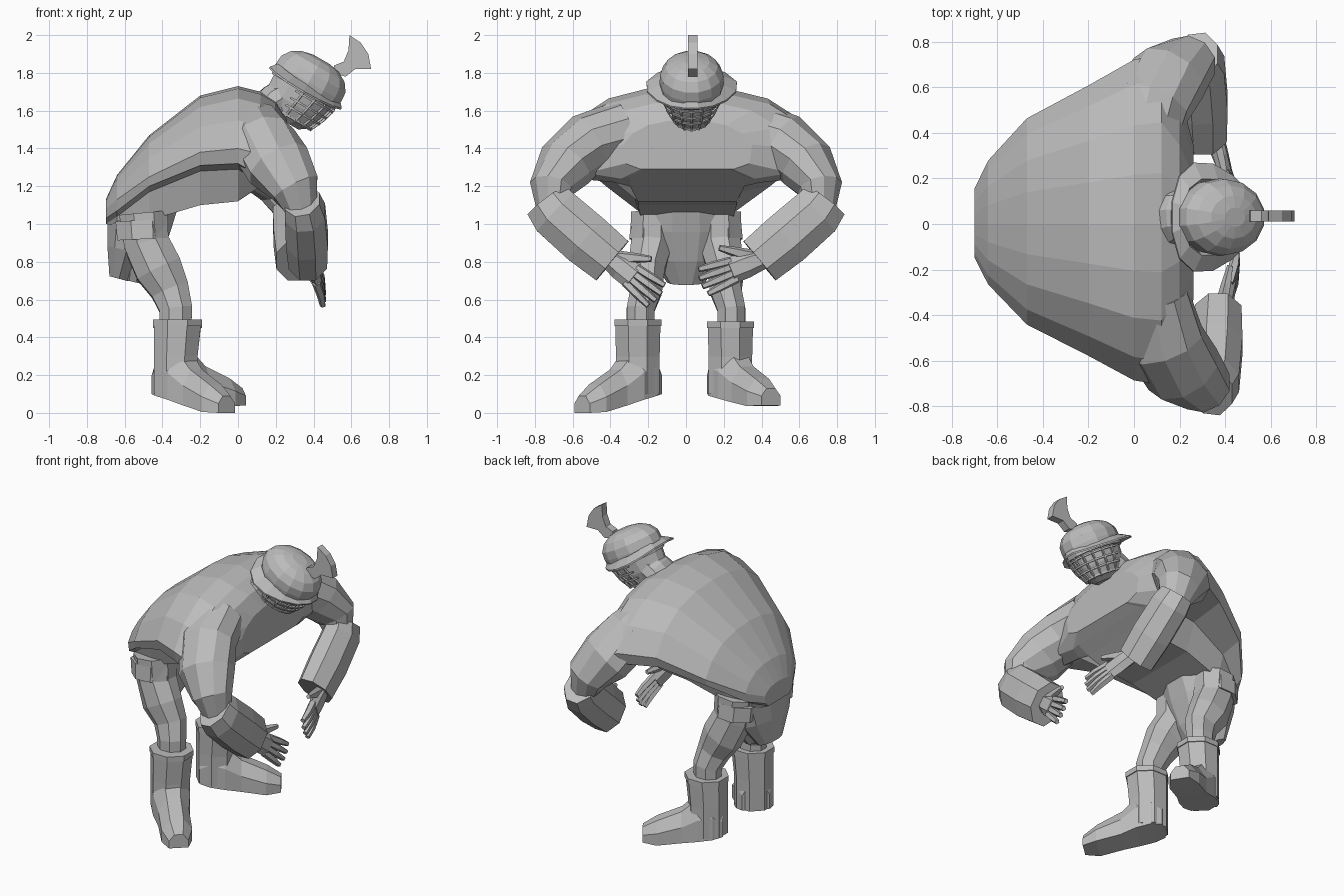
import bpy, bmesh, math
from mathutils import Vector as V

cube = bpy.data.objects.get("Cube")
if cube:
    bpy.data.objects.remove(cube, do_unlink=True)

grey = bpy.data.materials.new("stone grey")
grey.use_nodes = True
grey.diffuse_color = (0.5, 0.5, 0.5, 1)
grey.node_tree.nodes["Principled BSDF"].inputs["Base Color"].default_value = (0.5, 0.5, 0.5, 1)


def loft(name, rings, closed=False):
    """Skin a list of equal-length rings into a flat-shaded object."""
    bm = bmesh.new()
    vs = [[bm.verts.new(p) for p in r] for r in rings]
    n = len(vs[0])
    pairs = list(zip(vs, vs[1:])) + ([(vs[-1], vs[0])] if closed else [])
    for a, b in pairs:
        for i in range(n):
            j = (i + 1) % n
            bm.faces.new((a[i], a[j], b[j], b[i]))
    if not closed:
        bm.faces.new(vs[0])
        bm.faces.new(vs[-1])
    bmesh.ops.recalc_face_normals(bm, faces=bm.faces)
    me = bpy.data.meshes.new(name)
    bm.to_mesh(me)
    bm.free()
    me.materials.append(grey)
    ob = bpy.data.objects.new(name, me)
    bpy.context.collection.objects.link(ob)
    return ob


def ring(c, a, b, n=8):
    angles = [2 * math.pi * (i + 0.5) / n for i in range(n)]
    return [V(c) + V(a) * math.cos(t) + V(b) * math.sin(t) for t in angles]


def limb(name, pts, n=8, ref=(1, 0, 0)):
    """Tube through (x, y, z, radius along ref, radius across)."""
    cs = [V(p[:3]) for p in pts]
    rings = []
    for i, p in enumerate(pts):
        t = (cs[min(i + 1, len(cs) - 1)] - cs[max(i - 1, 0)]).normalized()
        a = (V(ref) - t * t.dot(V(ref))).normalized()
        rings.append(ring(cs[i], a * p[3], t.cross(a) * p[4], n))
    return loft(name, rings)


# Hunched torso: x, rim width, top, rim, underside, belly width, belly height
stations = [
    (-0.70, .15, 1.13, 1.08, 1.03, .10, 1.00),
    (-0.64, .27, 1.26, 1.13, 1.07, .19, 0.99),
    (-0.47, .45, 1.47, 1.25, 1.20, .24, 1.02),
    (-0.20, .59, 1.68, 1.38, 1.31, .26, 1.10),
    (0.00, .70, 1.73, 1.40, 1.32, .26, 1.12),
    (0.12, .72, 1.70, 1.37, 1.25, .30, 1.20),
    (0.20, .56, 1.65, 1.40, 1.27, .30, 1.25),
    (0.26, .34, 1.55, 1.42, 1.32, .22, 1.29),
]
rings = []
for x, w, top, rim, low, bw, bot in stations:
    h = top - rim
    half = [(.3 * w, rim + .96 * h), (.6 * w, rim + .8 * h), (.85 * w, rim + .45 * h), (w, rim),
            (.96 * w, low), (bw + .2 * (w - bw), low - .03), (bw, bot)]
    rings.append([V((x, 0, top))] + [V((x, y * 1.03, z)) for y, z in half] + [V((x, 0, bot))]
                 + [V((x, -y * .98, z)) for y, z in reversed(half)])
loft("torso", rings)

# Neck and collar
limb("neck", [(.14, .02, 1.58, .11, .15), (.20, .03, 1.65, .10, .12), (.30, .03, 1.70, .10, .11)], 10, (0, 0, 1))

# Pelvis narrowing to a loincloth
limb("pelvis", [(-.55, 0, 1.06, .13, .19), (-.565, 0, .98, .135, .26), (-.59, 0, .86, .11, .22),
                (-.63, 0, .71, .055, .11)], 10)
limb("abdomen", [(-.45, 0, 1.14, .15, .22), (-.48, 0, .98, .13, .24), (-.51, 0, .82, .10, .19),
                 (-.54, 0, .69, .06, .10)], 10)


def hand(side, wrist, d, f):
    w, d, f = V(wrist), V(d), V(f)
    k = w + d * .14
    limb(side + "_palm", [(*(w - d * .06), .045, .055), (*(w + d * .05), .04, .07), (*k, .03, .07)], 6)
    for i in range(4):
        o = i - 1.5
        a = k + f * o * .034 - d * .02
        b = a + d * .10 + f * o * .008
        c = b + d * (.10 - .015 * abs(o)) + f * o * .006 - V((.01, 0, 0))
        limb(f"{side}_finger_{i + 1}", [(*p, r, r) for p, r in ((a, .025), (b, .023), (c, .016))], 5)
    limb(side + "_thumb", [(*(w + f * .03), .03, .04), (*(w + d * .08 + f * .09), .024, .028),
                           (*(w + d * .15 + f * .14), .014, .016)], 5)


def boot(side, x, y, toe, top, low):
    # Shaft with a thin rim
    limb(side + "_boot_shaft", [(x, y, .10, .125, .125), (x, y, .30, .125, .125), (x + .01, y, top, .135, .13)])
    limb(side + "_boot_cuff", [(x + .01, y, top - .02, .14, .135), (x + .01, y, top + .015, .14, .135)])
    # Foot running from heel to toe
    d = (V(toe) - V((x, y))).normalized()
    length = (V(toe) - V((x, y))).length
    sections = []
    for t, hw, zb, zt in ((-.24, .085, .10, .28), (-.08, .115, .09, .36), (.15, .115, .07, .33),
                          (.4, .095, .04, .23), (.78, .095, .005, .15), (1, .06, 0, .09)):
        c = V((x, y)) + d * t * length
        zb += low * max(t, 0)
        zt += low * max(t, 0)
        m = zb + .55 * (zt - zb)
        prof = ((-1, zb), (1, zb), (1, m), (.45, zt), (-.45, zt), (-1, m))
        sections.append([V((c.x - d.y * hw * k, c.y + d.x * hw * k, z)) for k, z in prof])
    loft(side + "_boot_foot", sections)


for s, side in ((1, "left"), (-1, "right")):
    ex = .27 if s > 0 else .335
    # Upper arm swelling out of the shoulder
    limb(side + "_upper_arm", [(ex - .25, s * .32, 1.50, .16, .16), (ex - .20, s * .52, 1.43, .18, .16),
                               (ex - .12, s * .64, 1.31, .18, .155), (ex - .03, s * .71, 1.19, .135, .12),
                               (ex, s * .70, 1.08, .09, .09)], 10)
    # Heavy sleeve on the forearm
    limb(side + "_forearm", [(ex + .005, s * .735, 1.12, .10, .135), (ex + .02, s * .69, 1.06, .115, .15),
                             (ex + .03, s * .53, .92, .12, .155), (ex + .035, s * .39, .805, .11, .145)])
    # Thigh, shorts hem, knee and shin
    hy = s * .18
    ky = s * .21
    limb(side + "_leg", [(-.50, hy, 1.06, .14, .12), (-.485, hy, .90, .13, .12), (-.42, ky, .76, .135, .105),
                         (-.36, ky, .65, .11, .09), (-.33, s * .24, .55, .095, .08), (-.33, s * .24, .44, .09, .08)])
    limb(side + "_shorts_hem", [(-.51, hy, 1.02, .15, .12), (-.505, hy, .92, .145, .13)])

boot("right", -.33, -.255, (-.06, -.55), .48, 0)
boot("left", -.33, .235, (.01, .45), .47, .04)
hand("right", (.385, -.38, .80), (.25, .75, -.6), (0, .6, .75))
hand("left", (.36, .36, .80), (.3, -.9, -.35), (0, -.35, .9))

# Helmet, tipped forward: up axis, forward axis and side axis
C, up, fwd, side_axis = V((.36, .03, 1.725)), V((.5, 0, .866)), V((.866, 0, -.5)), V((0, 1, 0))


def head_ring(h, a, b, n=14, shift=0.0):
    return ring(C + up * h + fwd * shift, fwd * a, side_axis * b, n)


def brim_ring(h, a, b, n=14):
    """Brim outline, wide toward the nape and drooping at the sides."""
    angles = [2 * math.pi * (i + 0.5) / n for i in range(n)]
    return [C + fwd * a * math.cos(t) + side_axis * b * math.sin(t) * (1 - .3 * math.cos(t))
            + up * (h - .03 * abs(math.sin(t))) for t in angles]


loft("helmet_dome", [head_ring(h, .205 * k, .17 * k) for h, k in
                     ((-.03, .96), (.03, 1), (.08, .98), (.125, .82), (.155, .56), (.168, .25))])
loft("helmet_brim", [brim_ring(.045, .19, .165), brim_ring(.005, .225, .235),
                     brim_ring(-.005, .225, .235), brim_ring(.01, .17, .15)], closed=True)

# Face guard with raised bars
loft("face_guard", [head_ring(h, a, b, 14, sh) for h, a, b, sh in
                    ((.0, .185, .15, 0), (-.11, .17, .13, -.01), (-.18, .15, .10, -.02), (-.215, .11, .06, -.03))])


def guard_point(h, t):
    k = min(max(-h / .2, 0), 1)
    a, b = .195 - .045 * k * k, .16 - .07 * k * k
    return C + up * h + fwd * (a * math.cos(t) - .025 * k) + side_axis * b * math.sin(t)


for i in range(4):
    arc = [guard_point(-.045 - .045 * i, math.radians(-100 + 20 * j)) for j in range(11)]
    limb(f"guard_crossbar_{i + 1}", [(*p, .008, .008) for p in arc], 4, up)
for j in range(9):
    line = [guard_point(h, math.radians(-88 + 22 * j)) for h in (-.03, -.11, -.19)]
    limb(f"guard_upright_{j + 1}", [(*p, .008, .008) for p in line], 4, (.3, .9, .1))

# Flat fan-shaped crest
crest = ((.50, 1.80), (.51, 1.84), (.56, 1.86), (.585, 1.92), (.59, 2.0),
         (.65, 1.96), (.69, 1.90), (.705, 1.82), (.62, 1.82), (.57, 1.78))
loft("crest", [[V((x, y, z)) for x, z in crest] for y in (.01, .06)])
